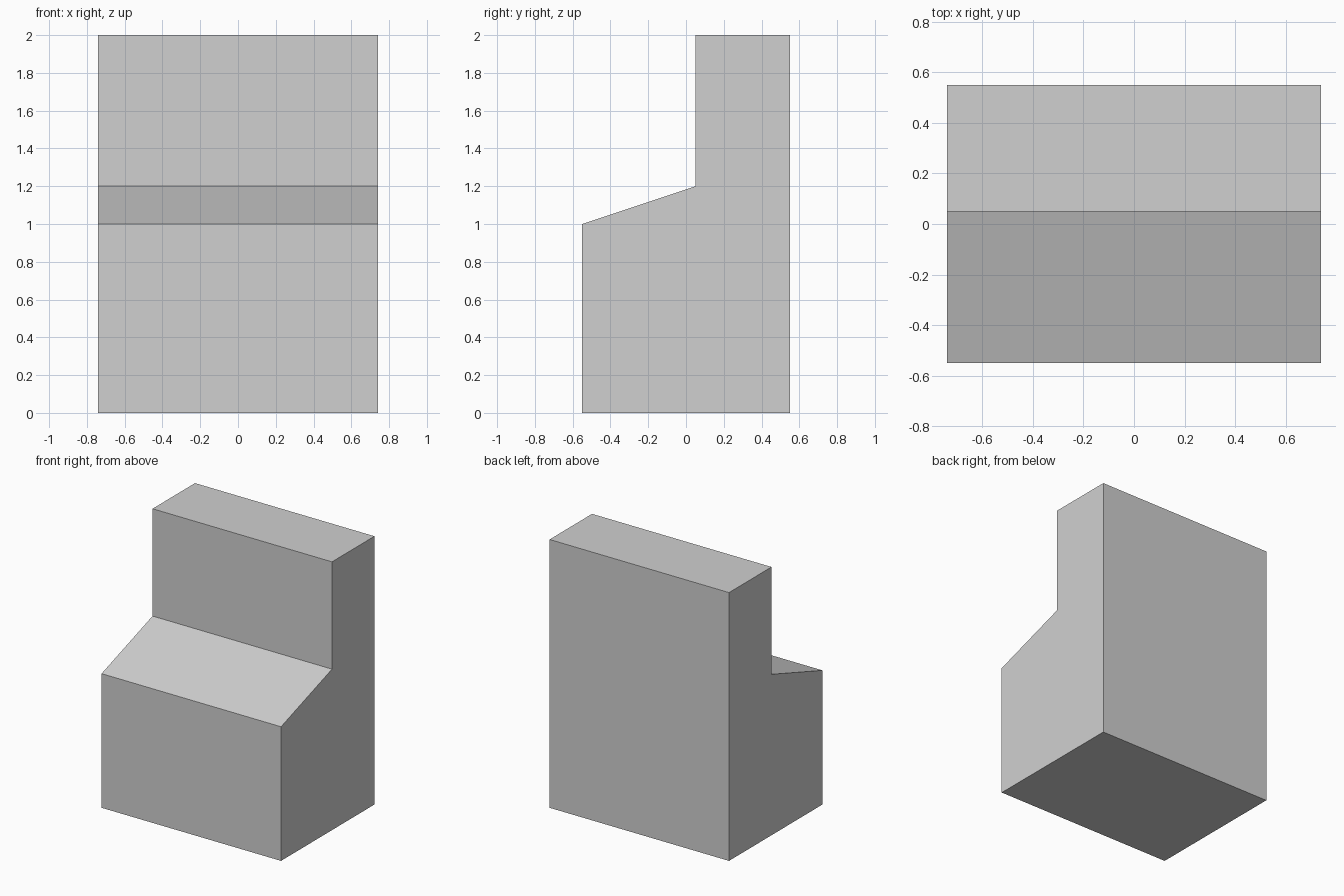
import bpy, bmesh
from mathutils import Vector

if "Cube" in bpy.data.objects:
    bpy.data.objects.remove(bpy.data.objects["Cube"])

HALF_WIDTH = 0.74

# Side profile (y, z): body, sloping ledge, tall back
profile = [(-0.55, 0), (0.55, 0), (0.55, 2), (0.05, 2), (0.05, 1.2), (-0.55, 1)]

# Single plain grey
grey = bpy.data.materials.new("light grey")
grey.diffuse_color = (0.63, 0.63, 0.63, 1)
grey.use_nodes = True
grey.node_tree.nodes["Principled BSDF"].inputs["Base Color"].default_value = grey.diffuse_color

# Extrude the profile across the full width
bm = bmesh.new()
side = bm.faces.new([bm.verts.new((-HALF_WIDTH, y, z)) for y, z in profile])
ext = bmesh.ops.extrude_face_region(bm, geom=[side], use_keep_orig=True)
moved = [g for g in ext["geom"] if isinstance(g, bmesh.types.BMVert)]
bmesh.ops.translate(bm, verts=moved, vec=Vector((2 * HALF_WIDTH, 0, 0)))
bmesh.ops.recalc_face_normals(bm, faces=bm.faces)

mesh = bpy.data.meshes.new("stepped_block")
bm.to_mesh(mesh)
bm.free()
mesh.materials.append(grey)
block = bpy.data.objects.new("stepped_block", mesh)
bpy.context.collection.objects.link(block)
